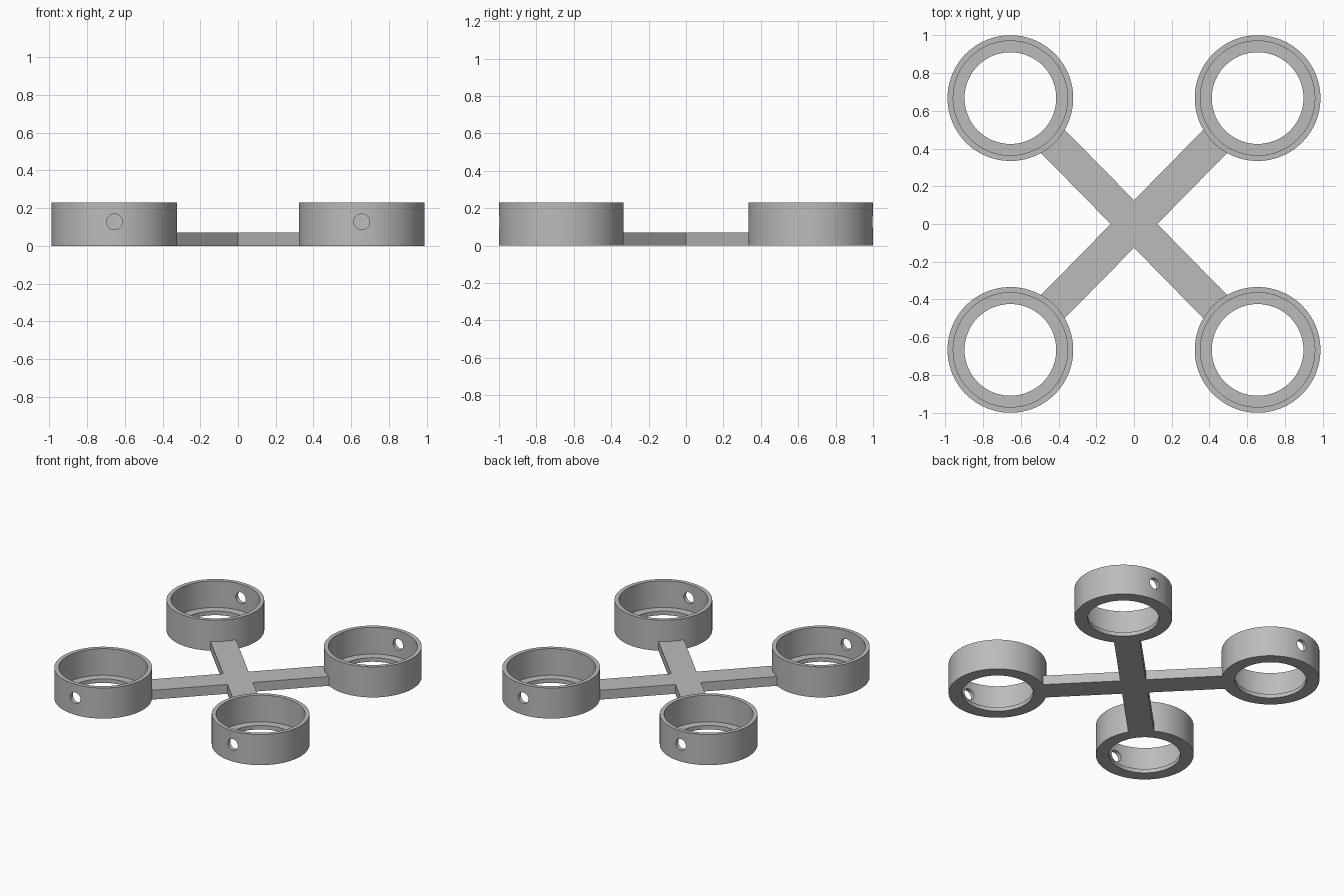
import bpy, bmesh, math
from mathutils import Vector

cube = bpy.data.objects.get("Cube")
if cube:
    bpy.data.objects.remove(cube, do_unlink=True)

CX, CY = 0.655, 0.667          # cup centres
R_OUT, R_IN, R_HOLE = 0.333, 0.303, 0.243
HEIGHT, LEDGE, ARM_H = 0.23, 0.03, 0.07
ARM_HALF = 0.088
SEGMENTS = 96

grey = bpy.data.materials.new("plain grey")
grey.use_nodes = True
colour = (0.5, 0.5, 0.5, 1)
grey.diffuse_color = colour
grey.node_tree.nodes["Principled BSDF"].inputs["Base Color"].default_value = colour


def make_object(name, bm):
    bmesh.ops.recalc_face_normals(bm, faces=bm.faces)
    mesh = bpy.data.meshes.new(name)
    bm.to_mesh(mesh)
    bm.free()
    mesh.materials.append(grey)
    obj = bpy.data.objects.new(name, mesh)
    bpy.context.collection.objects.link(obj)
    return obj


def activate(obj):
    bpy.ops.object.select_all(action="DESELECT")
    obj.select_set(True)
    bpy.context.view_layer.objects.active = obj


def lathe(name, profile):
    """Closed profile of (radius, height) turned about z."""
    bm = bmesh.new()
    rings = []
    for i in range(SEGMENTS):
        a = 2 * math.pi * i / SEGMENTS
        rings.append([bm.verts.new((r * math.cos(a), r * math.sin(a), z)) for r, z in profile])
    n = len(profile)
    for i in range(SEGMENTS):
        a, b = rings[i], rings[(i + 1) % SEGMENTS]
        for j in range(n):
            k = (j + 1) % n
            bm.faces.new((a[j], b[j], b[k], a[k]))
    return make_object(name, bm)


# Cup: open ring with an inner ledge at the bottom
cup = lathe("front_left_cup", [(R_HOLE, 0), (R_OUT, 0), (R_OUT, HEIGHT),
                               (R_IN, HEIGHT), (R_IN, LEDGE), (R_HOLE, LEDGE)])

# Round side hole through the outward wall
bpy.ops.mesh.primitive_cylinder_add(vertices=32, radius=0.042, depth=0.2,
                                    location=(0, -R_OUT, 0.127),
                                    rotation=(math.pi / 2, 0, 0))
cutter = bpy.context.object
cutter.name = "hole_cutter"
cutter.hide_render = True
cutter.data.materials.append(grey)
cut = cup.modifiers.new("side_hole", "BOOLEAN")
cut.operation, cut.solver, cut.object = "DIFFERENCE", "EXACT", cutter
activate(cup)
bpy.ops.object.modifier_apply(modifier=cut.name)
bpy.data.objects.remove(cutter, do_unlink=True)
bpy.ops.object.shade_smooth_by_angle(angle=math.radians(30))

# Four cups, the back pair turned so their holes face backwards
cup.location = (CX, -CY, 0)
for name, sx, sy in (("front_right_cup", -1, -1), ("back_left_cup", 1, 1),
                     ("back_right_cup", -1, 1)):
    copy = cup.copy()
    copy.name = name
    copy.location = (sx * CX, sy * CY, 0)
    copy.rotation_euler.z = math.pi if sy > 0 else 0
    bpy.context.collection.objects.link(copy)

# Cross frame: one outline with four arms, extruded upwards
bm = bmesh.new()
dirs = [Vector((sx * CX, sy * CY, 0)).normalized()
        for sx, sy in ((1, 1), (-1, 1), (-1, -1), (1, -1))]
reach = math.hypot(CX, CY) - R_OUT + 0.018
outline = []
for i, d in enumerate(dirs):
    side = Vector((-d.y, d.x, 0)) * ARM_HALF
    outline += [d * reach - side, d * reach + side]
    inner = d + dirs[(i + 1) % 4]
    outline.append(inner.normalized() * ARM_HALF / math.sin(d.angle(inner)))
base = bm.faces.new([bm.verts.new(p) for p in outline])
top = bmesh.ops.extrude_face_region(bm, geom=[base])
bmesh.ops.translate(bm, vec=(0, 0, ARM_H),
                    verts=[v for v in top["geom"] if isinstance(v, bmesh.types.BMVert)])
make_object("cross_frame", bm)
